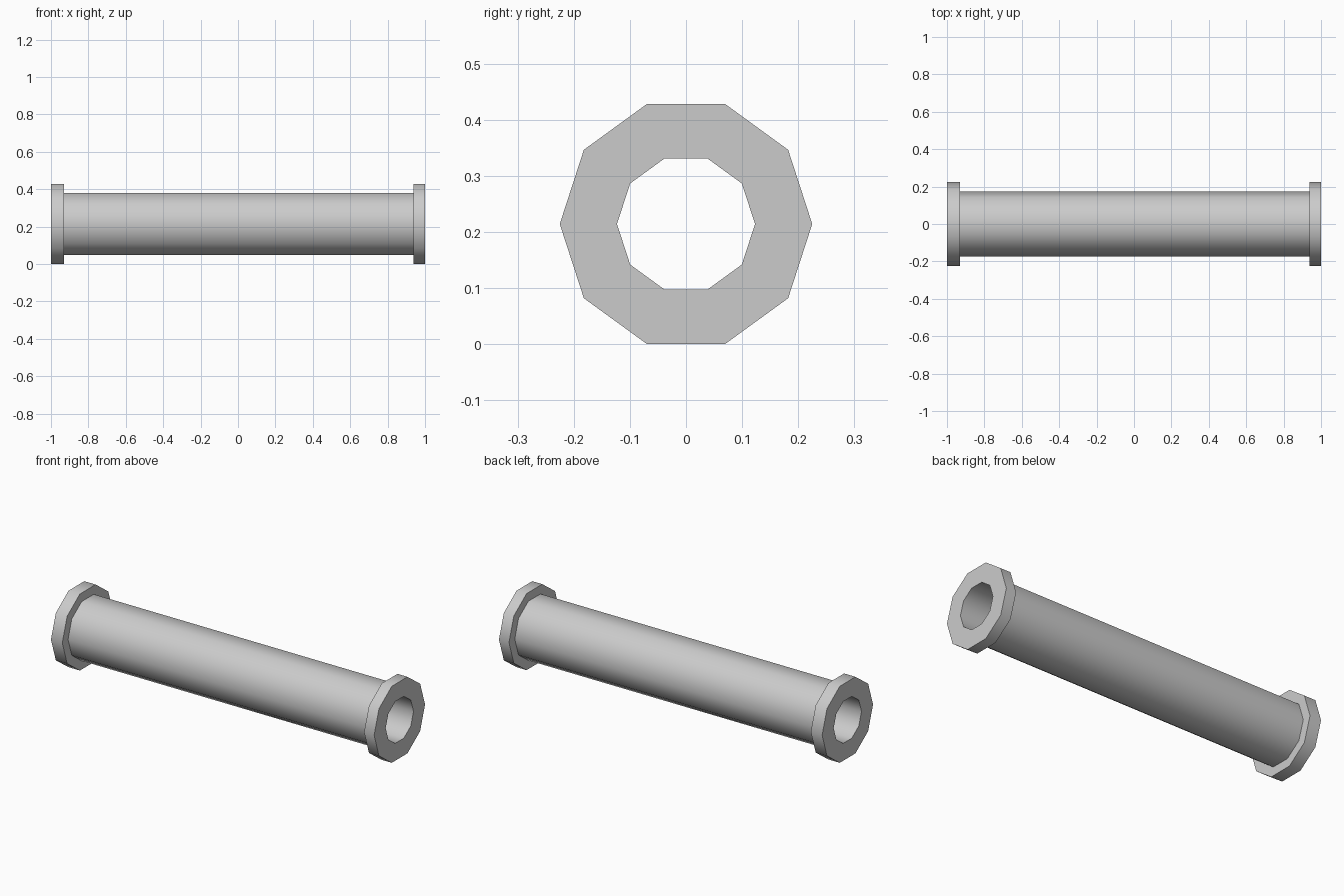
import bpy, bmesh, math

if "Cube" in bpy.data.objects:
    bpy.data.objects.remove(bpy.data.objects["Cube"])

SIDES = 10
BORE, BODY, FLANGE = 0.123, 0.174, 0.225
AXIS_Z = FLANGE * math.sin(math.radians(72))  # rests on a flat side

# Closed half-section (x, radius): outer body, two flanges, through bore
profile = [(-1, BORE), (-1, FLANGE), (-0.93, FLANGE), (-0.93, BODY),
           (0.938, BODY), (0.938, FLANGE), (1, FLANGE), (1, BORE)]

# Revolve the section around the x axis
bm = bmesh.new()
rings = []
for i in range(SIDES):
    a = math.tau * i / SIDES
    rings.append([bm.verts.new((x, r * math.cos(a), r * math.sin(a)))
                  for x, r in profile])
n = len(profile)
for i in range(SIDES):
    a, b = rings[i], rings[(i + 1) % SIDES]
    for j in range(n):
        k = (j + 1) % n
        bm.faces.new((a[j], a[k], b[k], b[j]))
bmesh.ops.recalc_face_normals(bm, faces=bm.faces[:])

mesh = bpy.data.meshes.new("flanged_pipe")
bm.to_mesh(mesh)
bm.free()
pipe = bpy.data.objects.new("flanged_pipe", mesh)
pipe.location.z = AXIS_Z
bpy.context.collection.objects.link(pipe)

# Smooth around the pipe, sharp at the flange rims
bpy.context.view_layer.objects.active = pipe
pipe.select_set(True)
bpy.ops.object.shade_smooth_by_angle(angle=math.radians(40))
